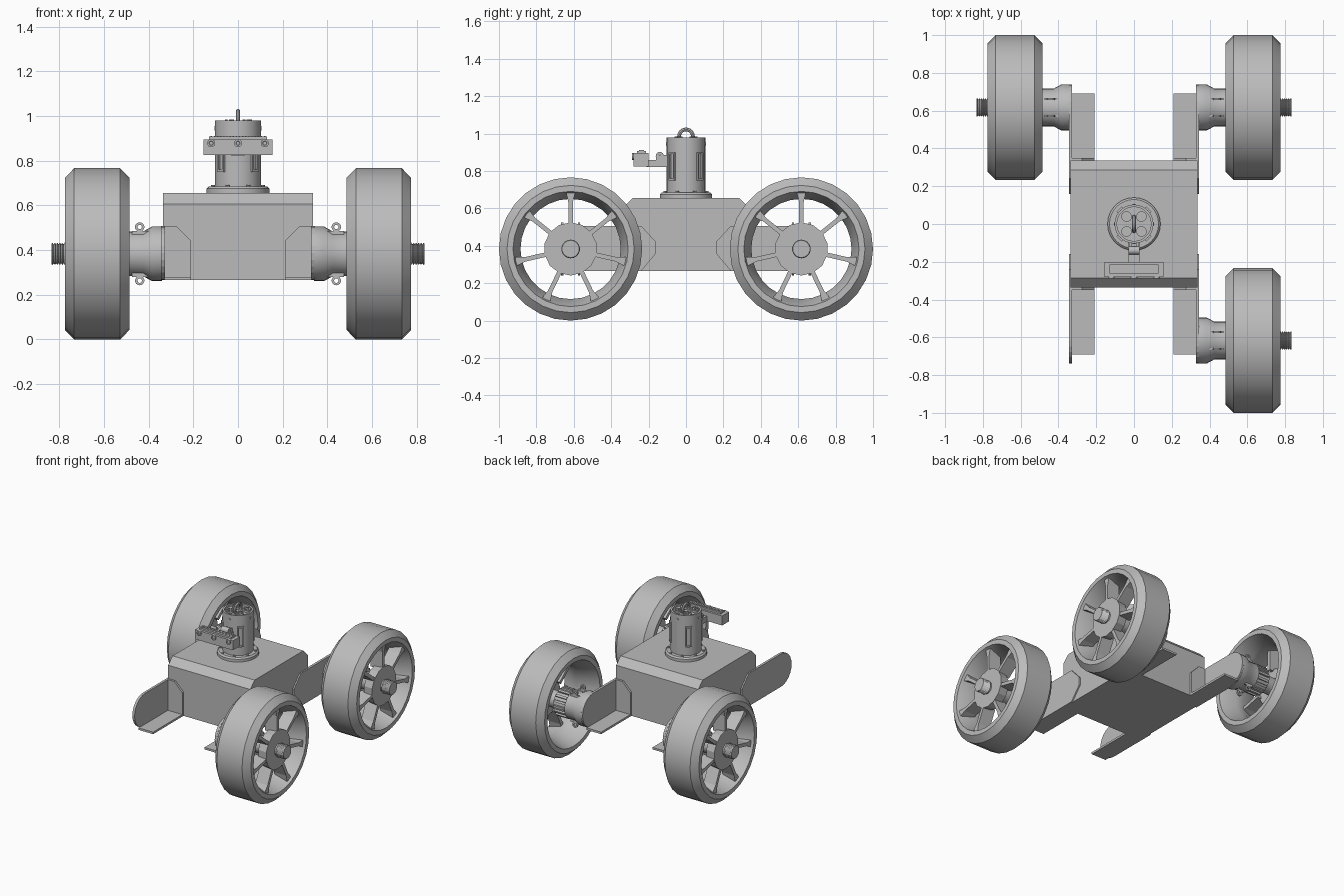
import bpy, bmesh, math
from mathutils import Vector, Matrix

cube = bpy.data.objects.get("Cube")
if cube:
    bpy.data.objects.remove(cube, do_unlink=True)

grey = bpy.data.materials.new("grey metal")
grey.use_nodes = True
grey.diffuse_color = (0.5, 0.5, 0.5, 1)
grey.node_tree.nodes["Principled BSDF"].inputs["Base Color"].default_value = (0.5, 0.5, 0.5, 1)

AX = {"x": Vector((1, 0, 0)), "y": Vector((0, 1, 0)), "z": Vector((0, 0, 1))}


def finish(name, bm, smooth=False):
    bmesh.ops.remove_doubles(bm, verts=bm.verts, dist=1e-5)
    bmesh.ops.recalc_face_normals(bm, faces=bm.faces)
    me = bpy.data.meshes.new(name)
    bm.to_mesh(me)
    bm.free()
    ob = bpy.data.objects.new(name, me)
    me.materials.append(grey)
    bpy.context.collection.objects.link(ob)
    if smooth:
        bpy.ops.object.select_all(action="DESELECT")
        ob.select_set(True)
        bpy.context.view_layer.objects.active = ob
        bpy.ops.object.shade_smooth_by_angle(angle=math.radians(30))
    return ob


def lathe(name, profile, axis="z", loc=(0, 0, 0), n=28, ring=False, smooth=True):
    """Spin (along axis, radius) pairs round an axis; ring closes the profile."""
    bm = bmesh.new()
    d, o = AX[axis], Vector(loc)
    u = AX["z"] if axis != "z" else AX["x"]
    w = d.cross(u)
    rows = []
    for i in range(n):
        t = 2 * math.pi * i / n
        rows.append([bm.verts.new(o + d * a + (u * math.cos(t) + w * math.sin(t)) * r)
                     for a, r in profile])
    m = len(profile)
    for i in range(n):
        p, q = rows[i], rows[(i + 1) % n]
        for j in range(m if ring else m - 1):
            k = (j + 1) % m
            if profile[j][1] == 0 and profile[k][1] == 0:
                continue
            if profile[j][1] == 0:
                bm.faces.new((p[j], p[k], q[k]))
            elif profile[k][1] == 0:
                bm.faces.new((p[j], p[k], q[j]))
            else:
                bm.faces.new((p[j], p[k], q[k], q[j]))
    return finish(name, bm, smooth)


def rod(name, axis, loc, a, b, r, n=20):
    return lathe(name, [(a, 0), (a, r), (b, r), (b, 0)], axis, loc, n)


def prism(name, pts, axis, lo, hi, matrix=None):
    """Extrude a flat outline; outline axes are the other two in x, y, z order."""
    bm = bmesh.new()
    i = "xyz".index(axis)

    def vert(p, a):
        c = list(p)
        c.insert(i, a)
        return bm.verts.new(c)
    low = [vert(p, lo) for p in pts]
    high = [vert(p, hi) for p in pts]
    bm.faces.new(low)
    bm.faces.new(high)
    for k in range(len(pts)):
        j = (k + 1) % len(pts)
        bm.faces.new((low[k], low[j], high[j], high[k]))
    if matrix:
        bm.transform(matrix)
    return finish(name, bm)


def box(name, x, y, z, matrix=None):
    return prism(name, [(x[0], y[0]), (x[1], y[0]), (x[1], y[1]), (x[0], y[1])], "z", *z, matrix)


def torus(name, axis, loc, r, t, n=20):
    prof = [(t * math.sin(a * math.pi / 4), r + t * math.cos(a * math.pi / 4)) for a in range(8)]
    return lathe(name, prof, axis, loc, n, ring=True)


# Body with sloped front and rear top edges
prism("body", [(-.335, .265), (.335, .265), (.335, .605), (.285, .655), (-.285, .655), (-.335, .605)],
      "x", -.335, .335)

CY, CZ = .617, .383


def bracket(sx, sy, tag):
    # Outer side plate with a rounded end
    pts = [(sy * .24, .265), (sy * .16, .36), (sy * .16, .42), (sy * .24, .507)]
    for i in range(13):
        t = math.pi / 2 - math.pi * i / 12
        pts.append((sy * (CY + .122 * math.cos(t)), .386 + .121 * math.sin(t)))
    prism("arm_plate_" + tag, pts, "x", sx * .327, sx * .345)
    # Floor and mounting flange
    box("arm_floor_" + tag, (sx * .21, sx * .33), (sy * .33, sy * .69), (.265, .28))
    prism("arm_flange_" + tag, [(sx * .21, .265), (sx * .21, .44), (sx * .275, .507),
                                (sx * .335, .507), (sx * .335, .265)], "y", sy * .33, sy * .35)


def motor(sx, sy, tag):
    c = (0, sy * CY, CZ)
    # Flared housing, drum and threaded axle
    lathe("motor_" + tag, [(sx * a, r) for a, r in
          [(.34, 0), (.34, .122), (.385, .122), (.425, .1), (.49, .1), (.49, .09),
           (.59, .09), (.59, .06), (.70, .06), (.70, 0)]], "x", c, 28)
    thread = [(.69, 0), (.69, .05)]
    for i in range(6):
        thread += [(.77 + i * .011, .042), (.775 + i * .011, .05)]
    thread += [(.835, .046), (.835, 0)]
    lathe("axle_" + tag, [(sx * a, r) for a, r in thread], "x", c, 18, smooth=False)
    for i in range(16):
        m = Matrix.Translation(c) @ Matrix.Rotation(math.tau * i / 16, 4, "X")
        box(f"motor_rib_{tag}_{i}", (sx * .49, sx * .58), (-.008, .008), (.085, .103), m)
    # Clamp lugs above and below
    for i, (dy, dz) in enumerate([(-1, -1), (-1, 1), (1, -1), (1, 1)]):
        y, z = sy * CY + dy * .045, CZ + dz * .12
        lathe(f"lug_{tag}_{i}", [(-.006, .010), (-.006, .021), (.006, .021), (.006, .010)],
              "y", (sx * .44, y, z), 14, ring=True)
        box(f"lug_web_{tag}_{i}", (sx * .39, sx * .475), (y - .005, y + .005),
            (z - dz * .04, z - dz * .017))


def wheel(sx, sy, tag):
    c = (0, sy * CY, CZ)
    # Tyre and waisted rim
    lathe("tyre_" + tag, [(sx * a, r) for a, r in
          [(.485, .308), (.485, .34), (.527, .383), (.733, .383), (.775, .34), (.775, .308),
           (.755, .300), (.66, .268), (.60, .268), (.505, .300)]], "x", c, 28, ring=True)
    # Hub and seven flared spokes
    lathe("hub_" + tag, [(sx * a, r) for a, r in [(.69, 0), (.69, .135), (.76, .142), (.76, 0)]],
          "x", c, 14, smooth=False)
    for i in range(7):
        m = Matrix.Translation(c) @ Matrix.Rotation(math.tau * i / 7, 4, "X")
        prism(f"spoke_{tag}_{i}", [(-.012, .12), (.012, .12), (.012, .25), (.024, .30),
                                   (-.024, .30), (-.012, .25)], "x", sx * .66, sx * .757, m)


for sx, sy, tag in [(1, -1, "front_left"), (1, 1, "rear_left"), (-1, 1, "rear_right"),
                    (-1, -1, "front_right")]:
    bracket(sx, sy, tag)
    if tag != "front_right":        # this corner has a bare bracket
        motor(sx, sy, tag)
        wheel(sx, sy, tag)

# Mast with base flange and recessed cap
lathe("mast_flange", [(.65, 0), (.65, .14), (.675, .14), (.685, .13), (.685, 0)], n=32)
lathe("mast", [(.68, 0), (.68, .103), (.98, .103), (.98, .09), (.965, .09), (.965, 0)], n=32)
for i in range(8):
    t = math.tau * (i + .5) / 8
    rod(f"flange_bolt_{i}", "z", (.12 * math.cos(t), .12 * math.sin(t), 0), .68, .692, .009, 8)
for i in range(4):
    t = math.pi / 4 + i * math.pi / 2
    # Side slot frames and cap connectors with pins
    m = Matrix.Rotation(t, 4, "Z")
    for s in (-1, 1):
        box(f"slot_rail_{i}_{s}", (.095, .112), (s * .012, s * .02), (.75, .9), m)
    for k, z in enumerate((.75, .89)):
        box(f"slot_end_{i}_{k}", (.095, .112), (-.02, .02), (z, z + .01), m)
    cx, cy = .056 * math.cos(t), .056 * math.sin(t)
    rod(f"connector_{i}", "z", (cx, cy, 0), .96, .978, .028, 16)
    for k in range(5):
        a = math.tau * k / 5
        rod(f"pin_{i}_{k}", "z", (cx + .016 * math.cos(a), cy + .016 * math.sin(a), 0),
            .97, .985, .006, 8)

# Lifting eye
torus("lifting_eye", "x", (0, 0, .985), .037, .010, 24)
# Small side screws near the mast top
for i, (ax, x, y) in enumerate([("x", .1, 0), ("x", -.1, 0), ("y", 0, .1), ("y", 0, -.1)]):
    rod(f"mast_screw_{i}", ax, (x, y, .945), -.006, .006, .009, 10)

# Sensor bar, its tray and hinge arm
box("sensor_bar", (-.155, .155), (-.28, -.2), (.825, .895))
box("sensor_bar_top", (-.13, .13), (-.262, -.215), (.89, .908))
for i in range(18):
    x = -.119 + i * .014
    box(f"sensor_tick_{i}", (x - .003, x + .003), (-.25, -.225), (.905, .911))
for i, x in enumerate((-.12, 0, .12)):
    lathe(f"sensor_eye_{i}", [(-.286, 0), (-.286, .008), (-.288, .01), (-.288, .018), (-.278, .018)],
          "y", (x, 0, .878), 14)
box("sensor_arm", (-.03, .03), (-.21, -.09), (.82, .86))
for s in (-1, 1):
    box(f"hinge_cheek_{s}", (s * .014, s * .026), (-.16, -.095), (.85, .885))
lathe("hinge_barrel", [(-.03, .008), (-.03, .022), (.03, .022), (.03, .008)], "x",
      (0, -.14, .88), 16, ring=True)
